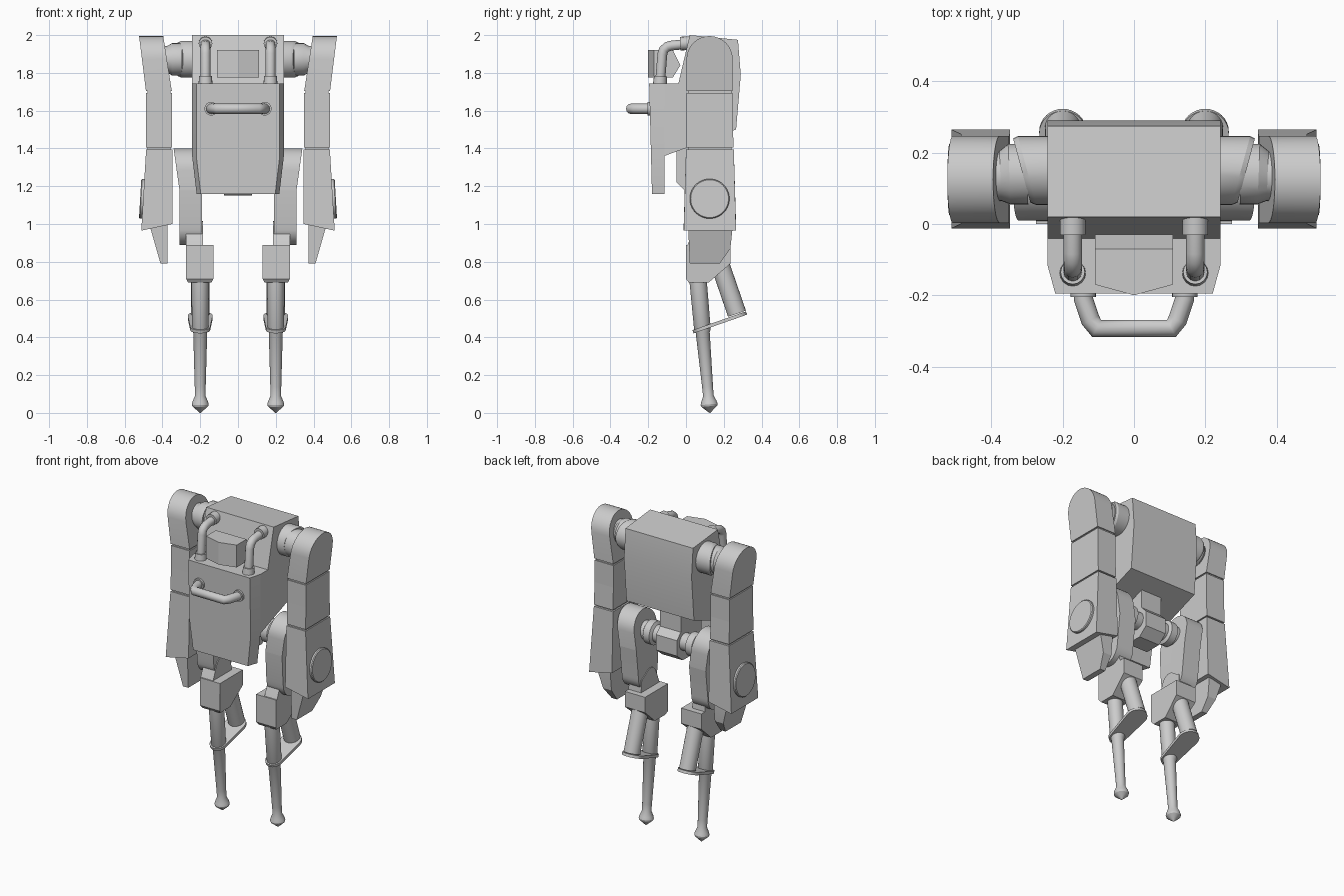
import bpy, bmesh, math
from mathutils import Vector

if "Cube" in bpy.data.objects:
    bpy.data.objects.remove(bpy.data.objects["Cube"])


def finish(bm, name, mirror=True):
    bmesh.ops.recalc_face_normals(bm, faces=bm.faces[:])
    me = bpy.data.meshes.new(name)
    bm.to_mesh(me)
    bm.free()
    ob = bpy.data.objects.new(name, me)
    bpy.context.collection.objects.link(ob)
    if mirror:
        ob.modifiers.new("mirror", 'MIRROR')
    return ob


def prism(name, profile, span, cuts=(), mirror=True):
    """Side profile (y, z) stretched over x; span(y, z) gives both x limits."""
    bm = bmesh.new()
    a = [bm.verts.new((0, y, z)) for y, z in profile]
    b = [bm.verts.new((1, y, z)) for y, z in profile]
    bm.faces.new(a)
    bm.faces.new(b[::-1])
    n = len(a)
    for i in range(n):
        j = (i + 1) % n
        bm.faces.new((a[j], a[i], b[i], b[j]))
    for z in cuts:
        bmesh.ops.bisect_plane(bm, geom=bm.verts[:] + bm.edges[:] + bm.faces[:],
                               plane_co=(0, 0, z), plane_no=(0, 0, 1))
    for v in bm.verts:
        lo, hi = span(v.co.y, v.co.z)
        v.co.x = lo + (hi - lo) * v.co.x
    return finish(bm, name, mirror)


def rod(name, stations, sides=32, mirror=True, skew=0.0):
    """Round part through (centre, radius) stations along a straight axis."""
    bm = bmesh.new()
    pts = [(Vector(p), r) for p, r in stations]
    q = (pts[-1][0] - pts[0][0]).to_track_quat('Z', 'Y')
    rings = []
    for p, r in pts:
        ring = []
        for i in range(sides):
            t = 2 * math.pi * i / sides
            off = q @ Vector((r * math.cos(t), r * math.sin(t), 0))
            off.x += skew * off.y
            ring.append(bm.verts.new(p + off))
        rings.append(ring)
    for r0, r1 in zip(rings, rings[1:]):
        for i in range(sides):
            j = (i + 1) % sides
            bm.faces.new((r0[i], r0[j], r1[j], r1[i]))
    bm.faces.new(rings[0][::-1])
    bm.faces.new(rings[-1])
    return finish(bm, name, mirror)


def pipe(name, pts, r):
    cu = bpy.data.curves.new(name, 'CURVE')
    cu.dimensions = '3D'
    cu.bevel_depth = r
    cu.bevel_resolution = 4
    cu.use_fill_caps = True
    sp = cu.splines.new('POLY')
    sp.points.add(len(pts) - 1)
    for p, c in zip(sp.points, pts):
        p.co = (*c, 1)
    ob = bpy.data.objects.new(name, cu)
    bpy.context.collection.objects.link(ob)


def arc(cy, cz, r, a0, a1, n=16):
    return [(cy + r * math.cos(math.radians(a0 + (a1 - a0) * i / n)),
             cz + r * math.sin(math.radians(a0 + (a1 - a0) * i / n))) for i in range(n + 1)]


def lerp(z, z0, v0, z1, v1):
    return v0 + (v1 - v0) * (z - z0) / (z1 - z0)


# Torso: main body and tapering chest plate with chamfered sides
prism("torso", [(.02, 2), (.275, 1.975), (.29, 1.79), (.265, 1.5), (-.115, 1.36),
                (-.115, 1.745), (-.04, 1.745)], lambda y, z: (-.243, .243), mirror=False)


def chest_span(y, z):
    w = .243 - (.022 if y < -.15 else 0) - max(0, 1.36 - z) * .12
    return -w, w


prism("chest_plate", [(-.115, 1.745), (-.115, 1.16), (-.18, 1.16), (-.195, 1.745)],
      chest_span, cuts=[1.36], mirror=False)

# Head: half block with a pointed front, mirrored
prism("head", [(-.2, 1.92), (-.07, 1.92), (-.03, 1.84), (-.07, 1.775), (-.2, 1.775)],
      lambda y, z: (0, .11))
for v in bpy.data.objects["head"].data.vertices:
    if v.co.x > .1 and v.co.y < -.15:
        v.co.y = -.17

# Pipes beside the head and chest handle, with flanges
for s, side in ((-1, "left"), (1, "right")):
    x = .172 * s
    pipe(side + "_neck_pipe", [(x, -.138, 1.74), (x, -.125, 1.9), (x, -.118, 1.922), (x, -.1, 1.938),
                               (x, -.08, 1.944), (x, .02, 1.955)], .026)
rod("pipe_base_flange", [((.172, -.138, 1.74), .037), ((.172, -.135, 1.782), .034)], 16)
rod("pipe_top_flange", [((.172, -.03, 1.955), .036), ((.172, .02, 1.957), .036)], 16)
pipe("chest_handle", [(-.142, -.18, 1.61), (-.142, -.21, 1.61), (-.122, -.27, 1.61), (-.105, -.293, 1.61),
                      (.105, -.293, 1.61), (.122, -.27, 1.61), (.142, -.21, 1.61), (.142, -.18, 1.61)], .027)
rod("handle_flange", [((.142, -.18, 1.61), .036), ((.142, -.205, 1.61), .036)], 16)

# Shoulder joints: obliquely cut drum, then a narrower neck into the arm
rod("shoulder_drum", [((.18, .15, 1.872), .097), ((.30, .15, 1.872), .097), ((.315, .15, 1.872), .09)],
    skew=.27)
rod("shoulder_neck", [((.30, .14, 1.872), .085), ((.35, .14, 1.872), .085),
                      ((.375, .135, 1.872), .07), ((.43, .135, 1.872), .07)])

# Arms: tilted round-topped upper arm, two sleeves, forearm, elbow disc, blade hand
prism("upper_arm", [(.247, 1.703)] + arc(.125, 1.873, .122, 0, 180) + [(.003, 1.703)],
      lambda y, z: (lerp(z, 1.72, .353, 1.99, .395), lerp(z, 1.7, .487, 1.98, .522)))
prism("arm_core", [(.01, 1.75), (.24, 1.75), (.24, 1.35), (.01, 1.35)], lambda y, z: (.358, .478))
prism("arm_sleeve_upper", [(.003, 1.693), (.247, 1.693), (.247, 1.55), (.003, 1.55)],
      lambda y, z: (.35, .486))
prism("arm_sleeve_lower", [(.003, 1.55), (.247, 1.55), (.252, 1.405), (.002, 1.405)],
      lambda y, z: (.35, .486))
prism("forearm", [(0, 1.395), (.253, 1.395), (.265, .965), (-.012, .965)],
      lambda y, z: (.348, lerp(z, 1.4, .486, .965, .512)))
for v in bpy.data.objects["forearm"].data.vertices:
    if v.co.z < 1 and v.co.x < .4:
        v.co.z = 1.0
rod("forearm_disc", [((.45, .125, 1.13), .105), ((.513, .125, 1.134), .105), ((.518, .125, 1.134), .1)], 40)
prism("hand_blade", [(.01, 1.02), (.245, 1.02), (.245, .965), (.235, .87), (.178, .79), (.02, .79)],
      lambda y, z: (.372, lerp(z, .965, .46, .79, .41)))

# Pelvis and hip joints
prism("pelvis", [(-.05, 1.42), (-.05, 1.22), (-.01, 1.18), (.03, 1.15), (.14, 1.15), (.2, 1.2),
                 (.2, 1.3), (.16, 1.34), (.16, 1.47)], lambda y, z: (-.075, .075), mirror=False)
rod("hip_joint", [((.04, .12, 1.265), .055), ((.12, .12, 1.265), .055), ((.13, .12, 1.265), .075),
                  ((.175, .12, 1.265), .075), ((.185, .12, 1.265), .06), ((.26, .12, 1.265), .06)])


# Thighs: pill-shaped slabs bent inwards, with a knee lug below
def thigh_span(y, z):
    x = .31 + max(0, z - 1.18) * .14
    return x - .12, x


prism("thigh", arc(.125, 1.285, .115, 0, 180) + [(.01, 1.18), (.02, 1.0)]
      + arc(.12, .985, .097, 180, 360) + [(.24, 1.18)], thigh_span, cuts=[1.18])
prism("knee_lug", [(.0, .87), (.2, .87), (.19, .97)] + arc(.1, .955, .06, 40, 160, 8),
      lambda y, z: (.185, .275))

# Shin block, slim shin with pointed foot
prism("shin_block", [(.0, .71), (.015, .69), (.12, .69), (.235, .79), (.235, .89), (.0, .89)],
      lambda y, z: (.14, .265) if z < .7 else (.13, .275))


def shin(z):
    return (.2, lerp(z, .7, .064, .05, .122), z)


rod("shin", [(shin(.72), .046), (shin(.44), .044), (shin(.425), .037), (shin(.14), .029), (shin(.09), .028),
             (shin(.06), .041), (shin(.045), .045), (shin(.035), .042), (shin(0), .002)], 24)

# Rear piston and the link plate joining it to the shin
rod("calf_piston", [((.2, .165, .83), .05), ((.2, .27, .525), .05)], 24)
bm = bmesh.new()
n = Vector((0, .33, .944))
u = Vector((0, .944, -.33))
u = Vector((0, n.z, .33))
n = Vector((0, -.33, .944))
for c, r in ((Vector((.2, .087, .447)), .053), (Vector((.2, .258, .507)), .066)):
    for h in (-.009, .009):
        for i in range(32):
            t = 2 * math.pi * i / 32
            bm.verts.new(c + n * h + u * (r * math.cos(t)) + Vector((r * math.sin(t), 0, 0)))
bmesh.ops.convex_hull(bm, input=bm.verts[:])
bmesh.ops.delete(bm, geom=[v for v in bm.verts if not v.link_faces], context='VERTS')
bmesh.ops.dissolve_limit(bm, angle_limit=.02, verts=bm.verts[:], edges=bm.edges[:])
finish(bm, "calf_link")

# Smooth round surfaces, keep hard edges
for ob in bpy.context.scene.objects:
    if ob.type == 'MESH':
        bpy.ops.object.select_all(action='DESELECT')
        ob.select_set(True)
        bpy.context.view_layer.objects.active = ob
        bpy.ops.object.shade_smooth_by_angle(angle=math.radians(25))
